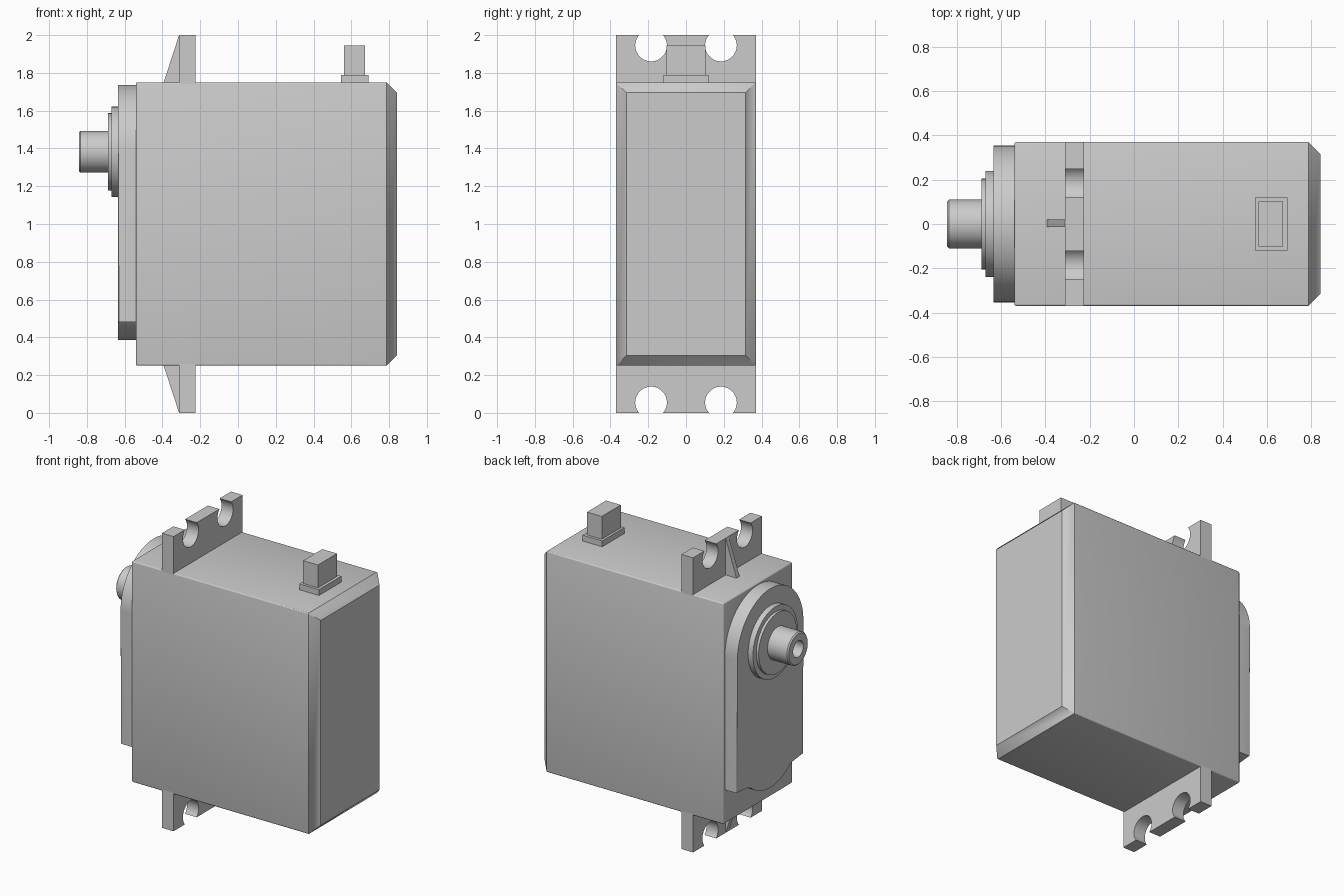
import bpy, bmesh
from math import sin, cos, pi, radians, asin, acos

if "Cube" in bpy.data.objects:
    bpy.data.objects.remove(bpy.data.objects["Cube"])

grey = bpy.data.materials.new("light grey")
grey.use_nodes = True
colour = (0.6, 0.6, 0.6, 1)
grey.diffuse_color = colour
grey.node_tree.nodes["Principled BSDF"].inputs["Base Color"].default_value = colour


def finish(bm, name, z=0):
    bmesh.ops.recalc_face_normals(bm, faces=bm.faces)
    mesh = bpy.data.meshes.new(name)
    bm.to_mesh(mesh)
    bm.free()
    mesh.materials.append(grey)
    ob = bpy.data.objects.new(name, mesh)
    ob.location.z = z
    bpy.context.collection.objects.link(ob)
    bpy.ops.object.select_all(action='DESELECT')
    ob.select_set(True)
    bpy.context.view_layer.objects.active = ob
    bpy.ops.object.shade_smooth_by_angle(angle=radians(30))
    return ob


def loft(rings, cap=True):
    """Skin a list of closed rings with equal point counts."""
    bm = bmesh.new()
    loops = [[bm.verts.new(p) for p in ring] for ring in rings]
    for a, b in zip(loops, loops[1:]):
        for i in range(len(a)):
            j = (i + 1) % len(a)
            bm.faces.new((a[i], a[j], b[j], b[i]))
    if cap:
        bm.faces.new(loops[0])
        bm.faces.new(loops[-1])
    return bm


def extrude_x(outline, x0, x1):
    return loft([[(x, y, z) for y, z in outline] for x in (x0, x1)])


def rect(y, z0, z1):
    return [(-y, z0), (y, z0), (y, z1), (-y, z1)]


def arc(cy, cz, r, a0, a1, n):
    return [(cy + r * cos(a0 + (a1 - a0) * i / n),
             cz + r * sin(a0 + (a1 - a0) * i / n)) for i in range(n + 1)]


def bevel(bm, edges, width):
    bmesh.ops.bevel(bm, geom=edges, offset=width, segments=3,
                    profile=0.5, affect='EDGES')


def mirror_z(ob):
    mod = ob.modifiers.new("mirror", 'MIRROR')
    mod.use_axis = (False, False, True)


# Case with a chamfered end
sections = [(-0.54, 0.37, 0.25, 1.75), (0.787, 0.37, 0.25, 1.75),
            (0.842, 0.315, 0.305, 1.695)]
case = loft([[(x, y, z) for y, z in rect(w, a, b)] for x, w, a, b in sections])
case.normal_update()
bmesh.ops.recalc_face_normals(case, faces=case.faces)
bevel(case, [e for e in case.edges if e.calc_face_angle() > radians(80)], 0.009)
finish(case, "case")

# Mounting tabs with open screw holes, top and bottom
hole_r, hole_z = 0.084, 0.945
gap = asin((1 - hole_z) / hole_r)
outline = [(-0.37, 0.738), (0.37, 0.738), (0.37, 1)]
for cy in (0.185, -0.185):
    outline += arc(cy, hole_z, hole_r, gap, -pi - gap, 28)
outline.append((-0.37, 1))
mirror_z(finish(extrude_x(outline, -0.312, -0.225), "mounting_tabs", 1))

# Triangular ribs bracing the tabs
rib = loft([[(-0.395, y, 0.745), (-0.305, y, 0.745), (-0.305, y, 1),
             (-0.312, y, 1)] for y in (-0.013, 0.02)])
mirror_z(finish(rib, "tab_ribs", 1))

# Gear cover: round top, straight sides, bulged foot
axis_z, foot_r = 1.382, 0.326
foot_z = 0.385 + foot_r
half = acos((foot_z - 0.48) / foot_r)
outline = arc(0, axis_z, 0.354, 0, pi, 48) + [(-0.354, 0.48)]
outline += arc(0, foot_z, foot_r, -pi / 2 - half, -pi / 2 + half, 20)
outline.append((0.354, 0.48))
cover = extrude_x(outline, -0.634, -0.535)
bevel(cover, [e for e in cover.edges
              if all(v.co.x < -0.63 for v in e.verts)], 0.008)
finish(cover, "gear_cover")


def lathe(name, profile, n=48):
    bm = loft([[(x, r * cos(2 * pi * i / n), axis_z + r * sin(2 * pi * i / n))
                for i in range(n)] for x, r in profile])
    return finish(bm, name)


# Bearing collar and hollow output shaft
lathe("bearing_collar", [(-0.63, 0.24), (-0.671, 0.24), (-0.671, 0.205),
                         (-0.689, 0.205)])
lathe("output_shaft", [(-0.685, 0.11), (-0.835, 0.11), (-0.843, 0.102),
                       (-0.843, 0.055), (-0.70, 0.055)])

# Cable outlet on top
finish(extrude_x(rect(0.12, 1.745, 1.79), 0.545, 0.692), "cable_outlet_base")
finish(extrude_x(rect(0.102, 1.785, 1.945), 0.561, 0.672), "cable_outlet")
